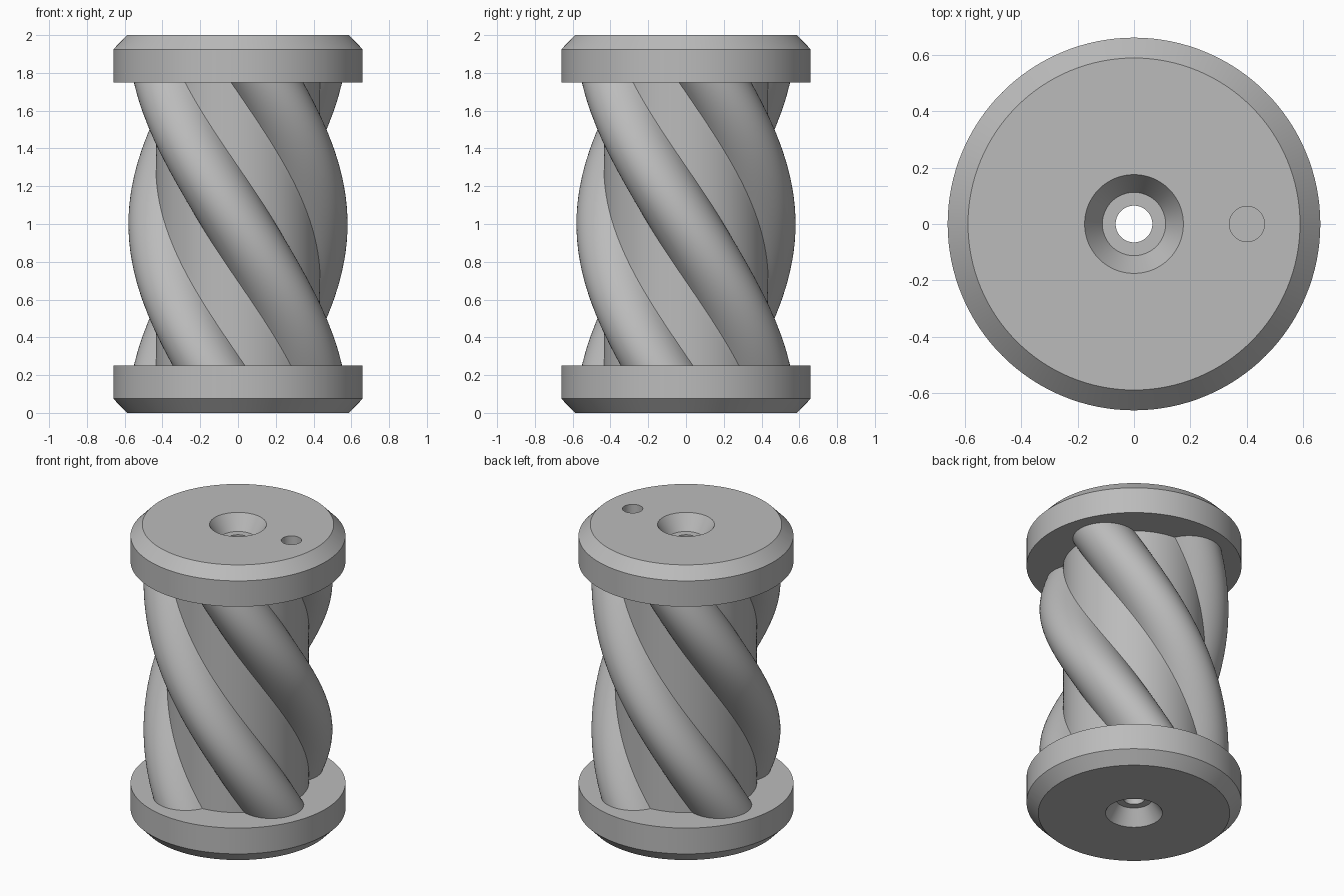
import bpy, bmesh
from math import pi, cos, sin, acos

if "Cube" in bpy.data.objects:
    bpy.data.objects.remove(bpy.data.objects["Cube"])

# Single grey material
grey = bpy.data.materials.new("plain_grey")
grey.use_nodes = True
colour = (0.5, 0.5, 0.5, 1)
grey.diffuse_color = colour
grey.node_tree.nodes["Principled BSDF"].inputs["Base Color"].default_value = colour


def make_object(name, bm):
    bmesh.ops.recalc_face_normals(bm, faces=bm.faces)
    mesh = bpy.data.meshes.new(name)
    bm.to_mesh(mesh)
    bm.free()
    mesh.materials.append(grey)
    obj = bpy.data.objects.new(name, mesh)
    bpy.context.collection.objects.link(obj)
    return obj


def skin(name, rings, closed):
    """Join rings of points with quads; closed links the last ring to the first."""
    bm = bmesh.new()
    rows = [[bm.verts.new(p) for p in ring] for ring in rings]
    pairs = list(zip(rows, rows[1:])) + ([(rows[-1], rows[0])] if closed else [])
    for a, b in pairs:
        n = len(a)
        for i in range(n):
            j = (i + 1) % n
            bm.faces.new((a[i], a[j], b[j], b[i]))
    return make_object(name, bm)


def smooth(obj):
    bpy.ops.object.select_all(action="DESELECT")
    obj.select_set(True)
    bpy.context.view_layer.objects.active = obj
    bpy.ops.object.shade_smooth_by_angle(angle=pi / 6)


# Spool: chamfered end flanges, countersunk through bore and hidden inner shaft
HEIGHT, FLANGE, BORE, SEGMENTS = 2.0, 0.25, 0.065, 128
half = [(BORE, 0.1), (0.112, 0.1), (0.175, 0), (0.588, 0),
        (0.66, 0.075), (0.66, FLANGE), (0.4, FLANGE)]
profile = half + [(r, HEIGHT - z) for r, z in reversed(half)]
turns = [2 * pi * i / SEGMENTS for i in range(SEGMENTS)]
spool = skin("flanged_spool", [[(r * cos(a), r * sin(a), z) for a in turns]
                               for r, z in profile], True)

# Small blind pin hole in the top flange
bm = bmesh.new()
bmesh.ops.create_cone(bm, cap_ends=True, segments=48, radius1=0.0625,
                      radius2=0.0625, depth=0.3)
bmesh.ops.translate(bm, verts=bm.verts, vec=(0.4, 0, HEIGHT))
cutter = make_object("pin_hole_cutter", bm)
cutter.hide_render = True
cut = spool.modifiers.new("pin_hole", "BOOLEAN")
cut.operation, cut.solver, cut.object = "DIFFERENCE", "EXACT", cutter
bpy.context.view_layer.objects.active = spool
bpy.ops.object.modifier_apply(modifier=cut.name)
bpy.data.objects.remove(cutter)
smooth(spool)

# Twisted column: round core with four half-round ribs
CORE, OFFSET, RIB, ARC, GAP = 0.435, 0.38, 0.2, 24, 8
spread = acos((CORE**2 - OFFSET**2 - RIB**2) / (2 * OFFSET * RIB))
rib = [complex(OFFSET + RIB * cos(t), RIB * sin(t))
       for t in (spread * (2 * i / ARC - 1) for i in range(ARC + 1))]
edge = acos(rib[-1].real / CORE)
core = [complex(CORE * cos(t), CORE * sin(t))
        for t in (edge + (pi / 2 - 2 * edge) * i / GAP for i in range(1, GAP))]
section = [p * 1j**k for k in range(4) for p in rib + core]

LEVELS, LOW = 96, FLANGE - 0.01
rings = []
for i in range(LEVELS + 1):
    z = LOW + (HEIGHT - 2 * LOW) * i / LEVELS
    turn = -pi / 2 * (z - 1)
    spin = complex(cos(turn), sin(turn))
    rings.append([((p * spin).real, (p * spin).imag, z) for p in section])
smooth(skin("twisted_column", rings, False))
